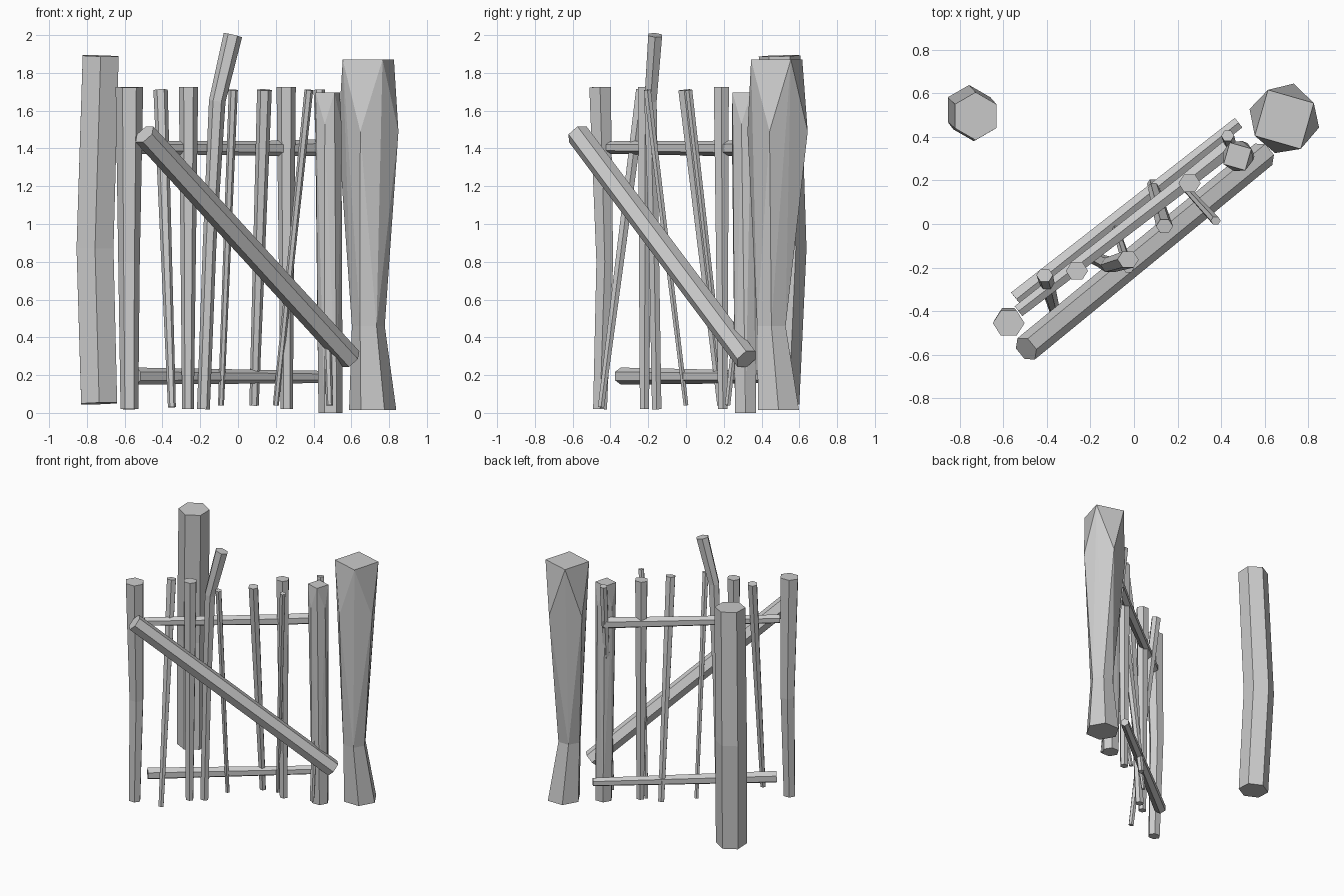
import bpy, bmesh, math
from mathutils import Vector

if "Cube" in bpy.data.objects:
    bpy.data.objects.remove(bpy.data.objects["Cube"])


def finish(name, bm):
    bmesh.ops.recalc_face_normals(bm, faces=bm.faces)
    me = bpy.data.meshes.new(name)
    bm.to_mesh(me)
    bm.free()
    ob = bpy.data.objects.new(name, me)
    bpy.context.collection.objects.link(ob)


def ring(c, r, n, deg):
    return [Vector((c[0] + r * math.cos(math.radians(deg + 360 * i / n)),
                    c[1] + r * math.sin(math.radians(deg + 360 * i / n)), c[2]))
            for i in range(n)]


def pole(name, pts, radii, phase=0, flat=1.0, sides=6):
    """Rough low-poly pole swept through a few points."""
    pts = [Vector(p) for p in pts]
    bm = bmesh.new()
    rings = []
    for i, (p, r) in enumerate(zip(pts, radii)):
        t = (pts[min(i + 1, len(pts) - 1)] - pts[max(i - 1, 0)]).normalized()
        ref = Vector((1, 0, 0)) if abs(t.z) > 0.85 else Vector((0, 0, 1))
        u = (ref - t * ref.dot(t)).normalized()
        v = t.cross(u)
        rings.append([bm.verts.new(p + u * r * math.cos(a) + v * r * flat * math.sin(a))
                      for a in (math.radians(phase) + math.tau * k / sides for k in range(sides))])
    for a, b in zip(rings, rings[1:]):
        for k in range(sides):
            j = (k + 1) % sides
            bm.faces.new((a[k], a[j], b[j], b[k]))
    bm.faces.new(rings[0])
    bm.faces.new(rings[-1])
    finish(name, bm)


def hewn_post(name, top, top_r, cut, cut_r, lower):
    """Post with a square hewn top: four cut points below it, hexagonal shaft."""
    bm = bmesh.new()
    shaft = [ring(c, r, 6, 0) for c, r in lower]
    hull_pts = ring(top, top_r, 4, 29) + ring(cut, cut_r, 4, -15 + 90) + shaft[0]
    res = bmesh.ops.convex_hull(bm, input=[bm.verts.new(p) for p in hull_pts])
    junk = {g for g in res["geom_interior"] if isinstance(g, bmesh.types.BMVert)}
    bmesh.ops.delete(bm, geom=list(junk), context='VERTS')
    # continue the shaft below the hull
    for a, b in zip(shaft, shaft[1:]):
        va = [bm.verts.new(p) for p in a]
        vb = [bm.verts.new(p) for p in b]
        for k in range(6):
            j = (k + 1) % 6
            bm.faces.new((va[k], va[j], vb[j], vb[k]))
        bm.faces.new(vb)
    bmesh.ops.remove_doubles(bm, verts=bm.verts, dist=0.0005)
    if len(shaft) > 1:
        # open the hidden joint between the hull and the shaft
        z = shaft[0][0].z
        inner = [f for f in bm.faces if all(abs(v.co.z - z) < 1e-4 for v in f.verts)]
        bmesh.ops.delete(bm, geom=inner, context='FACES')
    bmesh.ops.dissolve_limit(bm, angle_limit=math.radians(2), verts=bm.verts, edges=bm.edges)
    finish(name, bm)


# Free-standing rear post
pole("rear_post", [(-.735, .49, .05), (-.757, .525, .87), (-.727, .495, 1.89)],
     (.11, .113, .11), phase=30)

# Large hinge post and the gate's right post
hewn_post("hinge_post", (.69, .48, 1.87), .155, (.69, .485, 1.49), .165,
          [((.69, .452, .46), .087), ((.713, .49, .015), .125)])
hewn_post("gate_right_post", (.475, .31, 1.695), .073, (.478, .312, 1.53), .072,
          [((.49, .315, 0), .064)])

# Gate left post
pole("gate_left_post", [(-.575, -.455, .02), (-.577, -.43, .8), (-.575, -.455, 1.725)],
     (.047, .057, .073), flat=.9)

# Uprights: bottom point, top point, bottom and top radius
uprights = [
    ((-.35, -.45, .03), (-.41, -.235, 1.71), .021, .038),
    ((-.265, -.22, .02), (-.262, -.215, 1.725), .031, .051),
    ((-.09, 0, .04), (-.025, -.205, 1.71), .016, .024),
    ((.085, .185, .04), (.14, -.01, 1.71), .025, .039),
    ((.258, .195, .02), (.255, .187, 1.725), .032, .051),
    ((.2, .205, .04), (.375, .015, 1.71), .016, .023),
    ((.485, .22, .04), (.43, .405, 1.71), .018, .03),
]
for i, (a, b, ra, rb) in enumerate(uprights):
    pole(f"upright_{i + 1}", [a, b], (ra, rb), flat=.9)

# Bent upright rising above the gate
pole("bent_upright", [(-.183, -.155, .02), (-.15, -.17, .9), (-.11, -.188, 1.65), (-.027, -.163, 2.0)],
     (.034, .036, .044, .05), flat=.85)

# Rails and diagonal brace
pole("bottom_rail", [(-.54, -.345, .195), (.48, .465, .19)], (.045, .032))
pole("top_rail", [(-.53, -.40, 1.405), (.24, .195, 1.4), (.46, .37, 1.405)], (.033, .041, .045))
pole("diagonal_brace", [(-.495, -.573, 1.475), (.595, .32, .285)], (.063, .063), phase=30)
